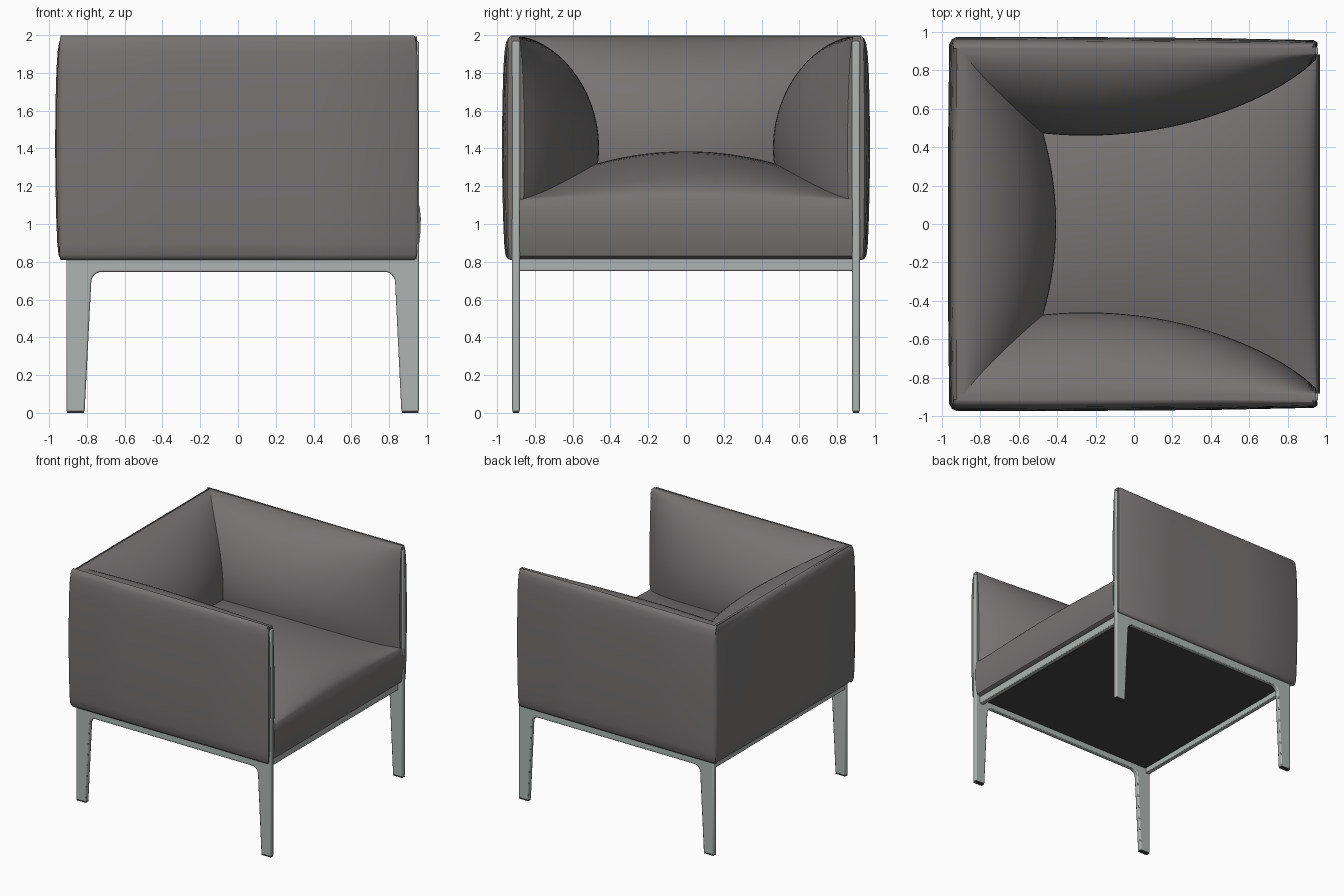
import bpy, bmesh, math

if "Cube" in bpy.data.objects:
    bpy.data.objects.remove(bpy.data.objects["Cube"])


def material(name, rgb):
    m = bpy.data.materials.new(name)
    m.diffuse_color = (*rgb, 1.0)
    m.use_nodes = True
    m.node_tree.nodes["Principled BSDF"].inputs["Base Color"].default_value = m.diffuse_color
    return m


FABRIC = material("grey upholstery", (0.18, 0.174, 0.171))
METAL = material("satin metal", (0.43, 0.46, 0.445))
DARK = material("dark underside", (0.06, 0.06, 0.06))


def finish(bm, name, mat, angle=40, bevel=0.0):
    bmesh.ops.recalc_face_normals(bm, faces=bm.faces[:])
    me = bpy.data.meshes.new(name)
    bm.to_mesh(me)
    bm.free()
    me.materials.append(mat)
    ob = bpy.data.objects.new(name, me)
    bpy.context.collection.objects.link(ob)
    if bevel:
        b = ob.modifiers.new("soft edges", 'BEVEL')
        b.width, b.segments, b.limit_method = bevel, 2, 'ANGLE'
    bpy.ops.object.select_all(action='DESELECT')
    ob.select_set(True)
    bpy.context.view_layer.objects.active = ob
    bpy.ops.object.shade_smooth_by_angle(angle=math.radians(angle))
    return ob


def loft(name, sections, mat, angle=40, bevel=0.0):
    """Skin closed cross-sections and cap both ends."""
    bm = bmesh.new()
    rings = [[bm.verts.new(p) for p in s] for s in sections]
    for a, b in zip(rings, rings[1:]):
        for i in range(len(a)):
            j = (i + 1) % len(a)
            bm.faces.new((a[i], a[j], b[j], b[i]))
    bm.faces.new(rings[0])
    bm.faces.new(rings[-1])
    return finish(bm, name, mat, angle, bevel)


def box(name, x0, x1, y0, y1, z0, z1, mat, bevel=0.0):
    ring = [(x0, y0), (x1, y0), (x1, y1), (x0, y1)]
    return loft(name, [[(x, y, z) for x, y in ring] for z in (z0, z1)], mat, 40, bevel)


def steps(a, b, n):
    return [a + (b - a) * i / n for i in range(n + 1)]


# Shared vertical swell of the arm and back cushions
ZMID, ZHALF = 1.403, 0.59
HEIGHTS = [ZMID - ZHALF * math.cos(math.pi * i / 32) for i in range(33)]


def swell(z):
    v = (z - ZMID) / ZHALF
    return max(0.0, 1 - v * v) ** 0.6


def arm_depth(x):
    return 0.425 * max(0.0, 1 - ((x + 0.25) / 1.22) ** 2) ** 0.8


def back_depth(y):
    return 0.48 * (1 - (y / 1.26) ** 2)


# Arm cushions, fullest near the back and thin at the front
for side, label in ((-1, "right"), (1, "left")):
    secs = []
    for x in steps(-0.92, 0.948, 32):
        inner = [(x, side * (0.885 - arm_depth(x) * swell(z)), z) for z in HEIGHTS]
        secs.append(inner + [(x, side * 0.925, HEIGHTS[-1]), (x, side * 0.925, HEIGHTS[0])])
    loft(label + "_arm_cushion", secs, FABRIC)

# Back cushion
secs = []
for y in steps(-0.92, 0.92, 32):
    inner = [(-0.885 + back_depth(y) * swell(z), y, z) for z in HEIGHTS]
    secs.append(inner + [(-0.925, y, HEIGHTS[-1]), (-0.925, y, HEIGHTS[0])])
loft("back_cushion", secs, FABRIC)

# Domed seat cushion with a rounded front
FRONT = [(-0.88, 0.815), (0.92, 0.815), (0.945, 0.83), (0.957, 0.88),
         (0.966, 0.96), (0.968, 1.03), (0.962, 1.09), (0.95, 1.13)]
secs = []
for y in steps(-0.882, 0.882, 32):
    crown = 0.03 + 0.225 * (1 - (y / 0.882) ** 2)
    top = []
    for i in range(1, 25):
        x = -0.2 + 1.15 * math.cos(math.pi * 0.7 * i / 24)
        top.append((x, y, 1.13 + crown * (1 - ((x + 0.2) / 1.15) ** 2) ** 0.55))
    secs.append([(x, y, z) for x, z in FRONT] + top)
loft("seat_cushion", secs, FABRIC)

# Outer wrap-around shell, slightly bowed, soft at top and bottom
RIM = [(0.81, -0.045), (0.815, -0.03), (0.835, -0.018), (0.90, -0.011), (1.05, -0.005),
       (1.25, -0.001), (1.45, 0), (1.65, -0.002), (1.82, -0.007), (1.91, -0.013),
       (1.96, -0.021), (1.985, -0.032), (1.998, -0.05)]
secs = []
for z, o in RIM:
    half = [(0.953 + o * 0.5, 0.915), (0.955 + o * 0.5, 0.945 + o * 0.4),
            (0.935, 0.957 + o * 0.6), (0.4, 0.968 + o), (-0.4, 0.974 + o),
            (-0.925, 0.973 + o), (-0.948 - o * 0.2, 0.962 + o),
            (-0.962 - o, 0.935 + o * 0.4), (-0.968 - o, 0.4)]
    inner = [(-0.91, 0.915)]
    outer = half + [(x, -y) for x, y in reversed(half)]
    secs.append([(x, y, z) for x, y in outer + [(-0.91, -0.915)] + inner])
loft("outer_shell", secs, FABRIC, 50)

# Side frames: tapered legs, rail and tall front post cut from one plate
def fillet(cx, cz, r, a0, a1):
    return [(cx + r * math.cos(math.radians(a)), cz + r * math.sin(math.radians(a)))
            for a in steps(a0, a1, 6)]


PLATE = ([(-0.908, 0.006), (-0.908, 0.83), (0.915, 0.83), (0.915, 1.968), (0.958, 1.968),
          (0.958, 0.006), (0.865, 0.006)]
         + fillet(0.775, 0.69, 0.057, 0, 90) + fillet(-0.72, 0.69, 0.057, 90, 180)
         + [(-0.812, 0.006)])
for side, label in ((-1, "right"), (1, "left")):
    secs = [[(x, side * y, z) for x, z in PLATE] for y in (0.88, 0.92)]
    loft(label + "_side_frame", secs, METAL, 40, 0.008)
    # Floor glides
    for x0, x1, end in ((-0.905, -0.815, "back"), (0.868, 0.955, "front")):
        ys = sorted((side * 0.883, side * 0.917))
        box(f"{label}_{end}_glide", x0, x1, *ys, 0.0, 0.007, DARK)

# Cross rails at front and back
box("front_rail", 0.875, 0.915, -0.89, 0.89, 0.752, 0.818, METAL, 0.006)
box("back_rail", -0.905, -0.865, -0.89, 0.89, 0.752, 0.818, METAL, 0.006)

# Underside panel
box("underside_panel", -0.84, 0.85, -0.855, 0.855, 0.775, 0.82, DARK)
